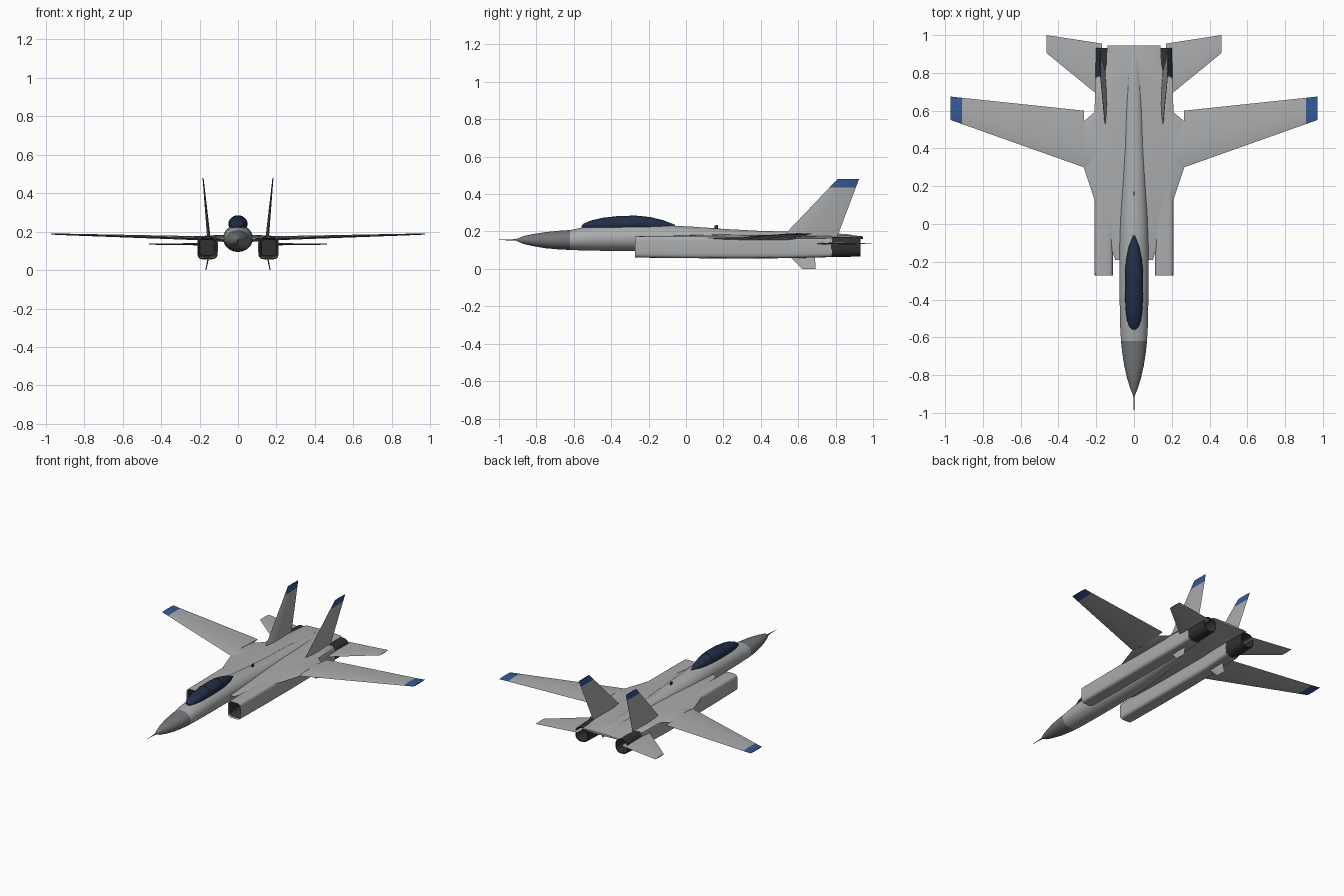
import bpy, bmesh, math
from mathutils import Vector


def material(name, rgb):
    m = bpy.data.materials.new(name)
    m.diffuse_color = (*rgb, 1)
    return m


GREY = material("light grey", (0.40, 0.41, 0.42))
NOSE = material("nose grey", (0.17, 0.18, 0.19))
BLUE = material("tip blue", (0.035, 0.10, 0.30))
GLASS = material("canopy navy", (0.015, 0.028, 0.065))
DARK = material("dark metal", (0.03, 0.03, 0.028))


def skin(name, rings, mats, band=None, mirror=False, smooth=35, caps=True):
    """Join rings of points into a closed skin; band(i) gives the material of strip i."""
    bm = bmesh.new()
    loops = [[bm.verts.new(p) for p in ring] for ring in rings]
    n = len(rings[0])
    for i in range(len(loops) - 1):
        a, b = loops[i], loops[i + 1]
        for j in range(n):
            k = (j + 1) % n
            f = bm.faces.new((a[j], a[k], b[k], b[j]))
            f.material_index = band(i) if band else 0
    if caps:
        first, last = bm.faces.new(loops[0]), bm.faces.new(loops[-1])
        first.material_index = band(0) if band else 0
        last.material_index = band(len(loops) - 2) if band else 0
    bmesh.ops.recalc_face_normals(bm, faces=bm.faces)
    me = bpy.data.meshes.new(name)
    bm.to_mesh(me)
    bm.free()
    for m in mats:
        me.materials.append(m)
    ob = bpy.data.objects.new(name, me)
    bpy.context.collection.objects.link(ob)
    if mirror:
        mod = ob.modifiers.new("mirror", 'MIRROR')
        mod.use_mirror_merge = False
    bpy.ops.object.select_all(action='DESELECT')
    ob.select_set(True)
    bpy.context.view_layer.objects.active = ob
    bpy.ops.object.shade_smooth_by_angle(angle=math.radians(smooth))
    return ob


def section(y, half, z0, z1, x=0, power=2, n=32):
    """Superellipse cross-section facing along y."""
    out = []
    for i in range(n):
        a = 2 * math.pi * (i + 0.5) / n
        c, s = math.cos(a), math.sin(a)
        px = math.copysign(abs(c) ** (2 / power), c)
        pz = math.copysign(abs(s) ** (2 / power), s)
        out.append((x + half * px, y, (z0 + z1) / 2 + (z1 - z0) / 2 * pz))
    return out


def blade(name, stations, normal, mats, band=None):
    """Thin mirrored surface from (leading point, trailing point, thickness) stations."""
    nv = Vector(normal).normalized()
    rings = []
    for lead, trail, t in stations:
        a, b = Vector(lead), Vector(trail)
        at = lambda f, s: a.lerp(b, f) + nv * (t / 2 * s)
        rings.append([a, at(.12, .6), at(.4, 1), at(.75, .6), b,
                      at(.75, -.6), at(.4, -1), at(.12, -.6)])
    return skin(name, rings, mats, band, mirror=True, smooth=30)


# Fuselage: y, half width, bottom, top
body = [(-.905, .006, .149, .161), (-.87, .020, .134, .175), (-.82, .036, .122, .186),
        (-.75, .052, .110, .197), (-.68, .063, .104, .204), (-.62, .069, .101, .208),
        (-.54, .074, .098, .224), (-.42, .076, .096, .234), (-.25, .077, .095, .237),
        (-.08, .077, .095, .232), (.05, .073, .100, .225), (.20, .064, .115, .214),
        (.40, .052, .135, .203), (.60, .044, .148, .198), (.80, .034, .152, .190),
        (.87, .024, .156, .185), (.905, .008, .162, .175)]
skin("fuselage", [section(*s) for s in body], [GREY, NOSE], lambda i: 1 if i < 5 else 0)

# Nose probe
skin("nose_probe", [section(y, r, .155 - r, .155 + r, n=8)
                    for y, r in [(-1, .001), (-.95, .0025), (-.90, .005)]], [NOSE])

# Canopy: blunt front, drawn-out tail
glass = [(-.558, .010, .222, .232), (-.545, .024, .215, .243), (-.51, .037, .21, .258),
         (-.45, .045, .20, .273), (-.36, .049, .20, .283), (-.27, .049, .20, .285),
         (-.19, .042, .20, .277), (-.12, .028, .205, .260), (-.06, .004, .220, .236)]
skin("canopy", [section(*s) for s in glass], [GLASS])

# Canopy bows
for i, (y, w, top) in enumerate([(-.37, .0490, .2825), (-.23, .0462, .2822)]):
    skin(f"canopy_bow_{i + 1}", [section(y + d, w + .001, .199, top + .001)
                                 for d in (-.003, .003)], [DARK])

# Flat centre deck with swept gloves: y, half width, bottom, top
deck = [(-.19, .100, .155, .176), (-.05, .149, .150, .181), (.13, .211, .146, .184),
        (.30, .268, .146, .185), (.545, .266, .146, .185), (.592, .210, .146, .185),
        (.77, .206, .146, .184), (.785, .168, .148, .184), (.87, .145, .153, .182),
        (.945, .140, .160, .174)]
skin("centre_deck", [section(*s, power=1.7) for s in deck], [GREY])

# Engine nacelles with recessed intake mouths
pod = [(-.10, .038, .076, .160), (-.265, .044, .066, .168), (-.272, .048, .061, .174),
       (-.24, .049, .060, .175), (0, .050, .057, .176), (.30, .051, .056, .176),
       (.55, .050, .057, .175), (.70, .050, .061, .173), (.78, .050, .063, .171)]
skin("engine_nacelle", [section(*s, x=.160 - .005 * (s[0] > .6), power=5) for s in pod],
     [GREY, DARK], lambda i: 1 if i < 1 else 0, mirror=True)

# Exhaust nozzles with hollow ends
pipe = [(.775, .0505, .0625, .1715), (.85, .050, .063, .171), (.932, .048, .067, .168),
        (.932, .043, .072, .163), (.82, .036, .080, .155)]
skin("exhaust_nozzle", [section(*s, x=.155, power=2.6, n=24) for s in pipe],
     [DARK], mirror=True)

# Main wings with blue tips
blade("wing", [((.18, .29, .166), (.18, .53, .166), .022),
               ((.264, .298, .168), (.264, .54, .168), .020),
               ((.265, .30, .168), (.265, .600, .168), .020),
               ((.910, .529, .186), (.910, .668, .186), .008),
               ((.972, .551, .188), (.972, .675, .188), .006)],
      (0, 0, 1), [GREY, BLUE], lambda i: 1 if i == 3 else 0)

# Tailplanes
blade("tailplane", [((.17, .666, .135), (.17, .955, .135), .012),
                    ((.20, .690, .135), (.20, .960, .135), .012),
                    ((.463, .905, .135), (.463, 1.0, .135), .005)],
      (0, 0, 1), [GREY])

# Upright fins with blue tips
blade("tail_fin", [((.152, .515, .170), (.152, .808, .170), .018),
                   ((.1775, .767, .435), (.1775, .908, .435), .007),
                   ((.182, .810, .480), (.182, .925, .480), .005)],
      (1, 0, -.1), [GREY, BLUE], lambda i: i)

# Ventral fins
blade("ventral_fin", [((.152, .545, .075), (.152, .69, .075), .008),
                      ((.167, .622, .0), (.167, .692, .0), .005)],
      (1, 0, .2), [GREY])

# Small dorsal aerial
skin("aerial", [section(y, .004, .20, top, power=6, n=8)
                for y, top in [(.152, .232), (.172, .236)]], [DARK])
